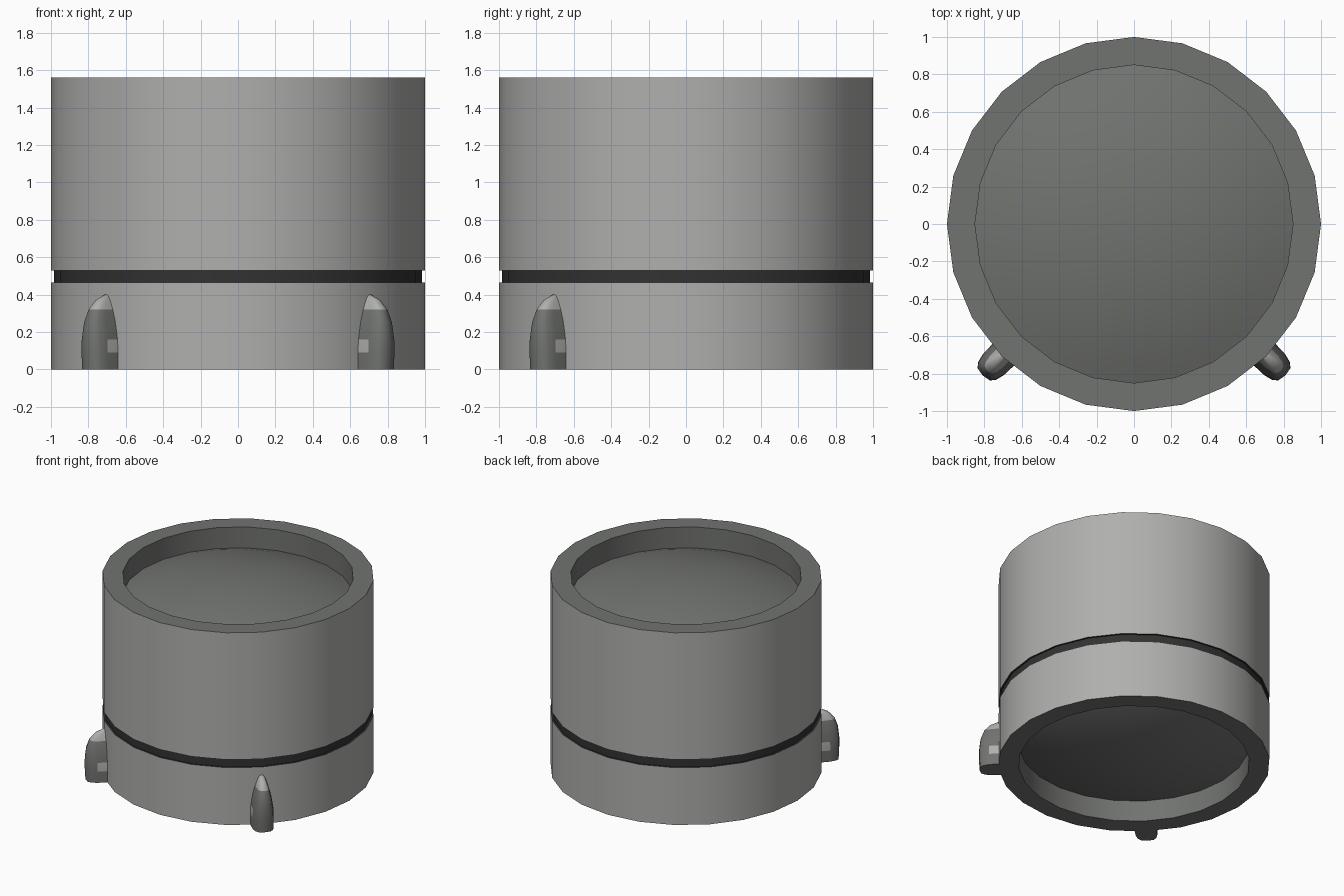
import bpy, bmesh, math

if "Cube" in bpy.data.objects:
    bpy.data.objects.remove(bpy.data.objects["Cube"])

SIDES = 24


def mat(name, r, g, b):
    m = bpy.data.materials.new(name)
    m.diffuse_color = (r, g, b, 1)
    m.use_nodes = True
    m.node_tree.nodes["Principled BSDF"].inputs["Base Color"].default_value = m.diffuse_color
    return m


LIGHT = mat("light grey", 0.43, 0.43, 0.42)
DARK = mat("dark grey", 0.165, 0.172, 0.162)
BLACK = mat("groove black", 0.032, 0.032, 0.032)


def finish(name, bm, mats, angle=35):
    bmesh.ops.recalc_face_normals(bm, faces=bm.faces)
    me = bpy.data.meshes.new(name)
    bm.to_mesh(me)
    bm.free()
    for m in mats:
        me.materials.append(m)
    ob = bpy.data.objects.new(name, me)
    bpy.context.collection.objects.link(ob)
    bpy.ops.object.select_all(action='DESELECT')
    ob.select_set(True)
    bpy.context.view_layer.objects.active = ob
    bpy.ops.object.shade_smooth_by_angle(angle=math.radians(angle))
    return ob


def revolve(name, profile, bands, mats, closed):
    """Spin (radius, z) points round z; bands gives each segment's material."""
    bm = bmesh.new()
    rings = []
    for r, z in profile:
        if r == 0:
            rings.append([bm.verts.new((0, 0, z))] * SIDES)
        else:
            rings.append([bm.verts.new((r * math.cos(2 * math.pi * i / SIDES),
                                        r * math.sin(2 * math.pi * i / SIDES), z))
                          for i in range(SIDES)])
    for k in range(len(rings) if closed else len(rings) - 1):
        a, b = rings[k], rings[(k + 1) % len(rings)]
        for i in range(SIDES):
            j = (i + 1) % SIDES
            f = bm.faces.new(list(dict.fromkeys((a[i], a[j], b[j], b[i]))))
            f.material_index = bands[k]
    return finish(name, bm, mats)


# Drum shell: light outside, black groove, dark rims and inner wall
H, RIM, G = 1.56, 0.85, 0.985
shell = [(RIM, 0), (1, 0), (1, 0.465), (G, 0.465), (G, 0.53), (1, 0.53), (1, H), (RIM, H)]
revolve("drum_shell", shell, [1, 0, 2, 2, 2, 0, 1, 1], [LIGHT, DARK, BLACK], True)

# Shallow domed heads sunk into both ends
DEPTH, RISE, STEPS = 0.17, 0.16, 8
radius = (RIM ** 2 + RISE ** 2) / (2 * RISE)
for name, base, sign in (("top_head", H - DEPTH, 1), ("bottom_head", DEPTH, -1)):
    pts = []
    for k in range(STEPS + 1):
        r = RIM * (1 - k / STEPS)
        rise = math.sqrt(radius ** 2 - r ** 2) - (radius - RISE)
        pts.append((r, base + sign * rise))
    ob = revolve(name, pts, [0] * STEPS, [DARK], False)
    if sign * ob.data.polygons[-1].normal.z < 0:
        ob.data.flip_normals()


# Bullet-shaped feet at the front corners: (z, outer radius, half width)
LEVELS = [(0, 1.14, 0.083), (0.09, 1.145, 0.083), (0.16, 1.145, 0.08), (0.25, 1.135, 0.066),
          (0.32, 1.11, 0.048), (0.37, 1.065, 0.03), (0.4, 1.0, 0.014)]


def foot(name, angle):
    bm = bmesh.new()
    c, s = math.cos(angle), math.sin(angle)
    rings = []
    for z, out, w in LEVELS:
        ring = []
        for i in range(9):
            a = math.pi * (i / 8 - 0.5)
            r = 0.96 + (out - 0.96) * abs(math.cos(a)) ** 0.6
            t = w * math.copysign(abs(math.sin(a)) ** 0.6, a)
            ring.append(bm.verts.new((r * c - t * s, r * s + t * c, z)))
        rings.append(ring)
    for k in range(len(rings) - 1):
        for i in range(9):
            j = (i + 1) % 9
            f = bm.faces.new((rings[k][i], rings[k][j], rings[k + 1][j], rings[k + 1][i]))
            # worn light tip, and a chip beside the drum wall
            f.material_index = 0 if k >= 4 or (k == 1 and i in (0, 7)) else 1
    bm.faces.new(rings[0]).material_index = 1
    bm.faces.new(rings[-1]).material_index = 0
    finish(name, bm, [LIGHT, DARK], 45)


foot("right_foot", math.radians(-45))
foot("left_foot", math.radians(-135))
